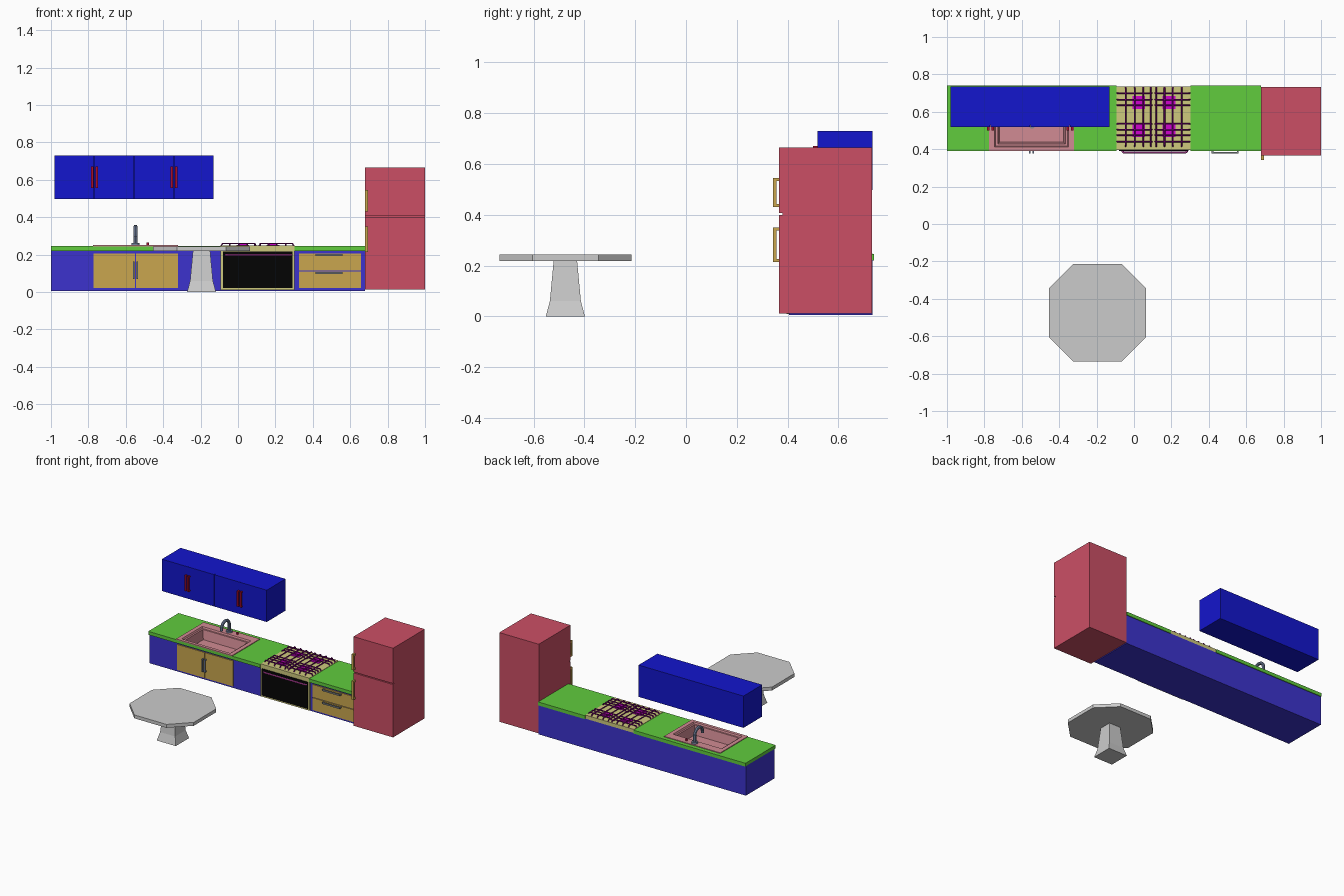
import bpy, bmesh, math

if "Cube" in bpy.data.objects:
    bpy.data.objects.remove(bpy.data.objects["Cube"])

mats = {}
def colour(ob, rgb):
    if rgb is None:
        return ob
    if rgb not in mats:
        m = bpy.data.materials.new("paint_%d" % len(mats))
        m.diffuse_color = [(c / 255) ** 2.2 for c in rgb] + [1]
        m.use_nodes = True
        m.node_tree.nodes["Principled BSDF"].inputs["Base Color"].default_value = m.diffuse_color
        mats[rgb] = m
    ob.data.materials.append(mats[rgb])
    return ob

def finish(name, bm, rgb):
    bmesh.ops.recalc_face_normals(bm, faces=bm.faces[:])
    me = bpy.data.meshes.new(name)
    bm.to_mesh(me)
    bm.free()
    ob = bpy.data.objects.new(name, me)
    bpy.context.collection.objects.link(ob)
    return colour(ob, rgb)

def boxes(name, rgb, *spans):
    """One object made of boxes, each (x0, x1, y0, y1, z0, z1)."""
    bm = bmesh.new()
    for x0, x1, y0, y1, z0, z1 in spans:
        vs = bmesh.ops.create_cube(bm, size=1)["verts"]
        for v in vs:
            v.co = (x1 if v.co.x > 0 else x0, y1 if v.co.y > 0 else y0, z1 if v.co.z > 0 else z0)
    return finish(name, bm, rgb)

def loft(name, rgb, rings, cap_start=True):
    """Skin a row of equal-sized point rings, capping the ends."""
    bm = bmesh.new()
    rows = [[bm.verts.new(p) for p in r] for r in rings]
    n = len(rows[0])
    for a, b in zip(rows, rows[1:]):
        for i in range(n):
            j = (i + 1) % n
            bm.faces.new((a[i], a[j], b[j], b[i]))
    if cap_start:
        bm.faces.new(rows[0])
    bm.faces.new(rows[-1])
    return finish(name, bm, rgb)

def rect(x0, x1, y0, y1, z):
    return [(x0, y0, z), (x1, y0, z), (x1, y1, z), (x0, y1, z)]

def tubes(name, rgb, radius, paths, res=1):
    cu = bpy.data.curves.new(name, "CURVE")
    cu.dimensions = "3D"
    cu.bevel_depth = radius
    cu.bevel_resolution = res
    cu.use_fill_caps = True
    for path in paths:
        s = cu.splines.new("POLY")
        s.points.add(len(path) - 1)
        for p, co in zip(s.points, path):
            p.co = (*co, 1)
    ob = bpy.data.objects.new(name, cu)
    bpy.context.collection.objects.link(ob)
    bpy.ops.object.select_all(action="DESELECT")
    ob.select_set(True)
    bpy.context.view_layer.objects.active = ob
    bpy.ops.object.convert(target="MESH")
    ob = bpy.context.object
    ob.data.materials.clear()
    colour(ob, rgb)
    bpy.ops.object.shade_smooth_by_angle()
    return ob

def disc(name, rgb, x, y, z0, z1, r, n=12):
    ring = [(x + r * math.cos(2 * math.pi * i / n), y + r * math.sin(2 * math.pi * i / n)) for i in range(n)]
    return loft(name, rgb, [[(*p, z) for p in ring] for z in (z0, z1)])

BLUE, DEEP_BLUE, GREEN = (62, 54, 204), (26, 28, 204), (97, 203, 64)
PINK, RED, WOOD, KHAKI = (208, 138, 146), (202, 80, 101), (200, 165, 80), (205, 200, 125)
MAGENTA, PURPLE, ROSE = (208, 0, 208), (125, 0, 125), (205, 75, 175)
CRIMSON, STEEL, METAL, BLACK = (170, 20, 50), (120, 135, 165), (130, 135, 140), (12, 12, 12)

# Pedestal table: clipped-corner top on a flared square leg
cx, cy, a, b = -0.195, -0.475, 0.26, 0.13
oct_pts = [(a, -b), (a, b), (b, a), (-b, a), (-a, b), (-a, -b), (-b, -a), (b, -a)]
loft("table_top", None, [[(cx + x, cy + y, z) for x, y in oct_pts] for z in (0.218, 0.243)])
loft("table_leg", None, [rect(cx - h, cx + h, cy - h, cy + h, z)
                         for h, z in ((0.077, 0), (0.061, 0.06), (0.046, 0.22))])

# Base cabinet: open-topped so that the basin can hang inside
base = boxes("base_cabinet", BLUE, (-1, 0.68, 0.405, 0.735, 0.006, 0.222))
bm = bmesh.new()
bm.from_mesh(base.data)
bmesh.ops.delete(bm, geom=[f for f in bm.faces if f.normal.z > 0.9], context="FACES_ONLY")
bm.to_mesh(base.data)
bm.free()

# Worktop pieces around sink and stove
zc = (0.22, 0.245)
boxes("worktop", GREEN, (-1, -0.76, 0.39, 0.74, *zc), (-0.335, -0.093, 0.39, 0.74, *zc),
      (-0.76, -0.335, 0.39, 0.405, *zc), (-0.76, -0.335, 0.69, 0.74, *zc),
      (0.302, 0.68, 0.39, 0.74, *zc))

# Sink with stepped basin, drain, tap and knob
loft("sink", PINK, [rect(-0.775, -0.32, 0.389, 0.71, 0.243), rect(-0.775, -0.32, 0.389, 0.71, 0.25),
                    rect(-0.745, -0.35, 0.412, 0.65, 0.25), rect(-0.74, -0.355, 0.416, 0.646, 0.238),
                    rect(-0.728, -0.367, 0.428, 0.634, 0.238), rect(-0.718, -0.377, 0.438, 0.624, 0.17)],
     cap_start=False)
disc("sink_drain", METAL, -0.545, 0.525, 0.168, 0.173, 0.015)
disc("tap_base", STEEL, -0.548, 0.682, 0.248, 0.262, 0.021)
arc = [(-0.548, 0.637 + 0.045 * math.cos(t * math.pi / 8), 0.304 + 0.045 * math.sin(t * math.pi / 8))
       for t in range(9)]
tubes("tap_spout", STEEL, 0.011, [[(-0.548, 0.682, 0.25)] + arc + [(-0.548, 0.592, 0.293)]], 2)
disc("sink_knob", CRIMSON, -0.482, 0.682, 0.249, 0.264, 0.007)

# Sink doors with twin upright handles
boxes("sink_doors", WOOD, (-0.772, -0.551, 0.398, 0.407, 0.02, 0.207),
      (-0.545, -0.32, 0.398, 0.407, 0.02, 0.207))

def pull(x0, x1, yf, yw, z0, z1, t=0.009, upright=True):
    """Bracket handle: a bar at yf with two stubs back to yw."""
    if upright:
        ends = [(x0, x1, yf + t, yw, z0, z0 + t), (x0, x1, yf + t, yw, z1 - t, z1)]
    else:
        ends = [(x0, x0 + t, yf + t, yw, z0, z1), (x1 - t, x1, yf + t, yw, z0, z1)]
    return [(x0, x1, yf, yf + t, z0, z1)] + ends

boxes("sink_door_handles", STEEL, *[s for x in (-0.562, -0.543)
                                    for s in pull(x, x + 0.009, 0.378, 0.4, 0.07, 0.163)])

# Drawers
boxes("drawers", WOOD, (0.325, 0.657, 0.398, 0.407, 0.02, 0.11), (0.325, 0.657, 0.398, 0.407, 0.115, 0.207))
boxes("drawer_handles", METAL, *[s for z in (0.097, 0.192)
                                 for s in pull(0.415, 0.56, 0.377, 0.4, z, z + 0.011, upright=False)])

# Stove body, oven door and handle
boxes("stove", KHAKI, (-0.093, 0.302, 0.395, 0.734, 0.01, 0.248))
boxes("oven_door", BLACK, (-0.08, 0.292, 0.389, 0.397, 0.022, 0.217))
tubes("oven_handle", ROSE, 0.006, [[(-0.065, 0.392, 0.198), (-0.055, 0.382, 0.198),
                                   (0.275, 0.382, 0.198), (0.285, 0.392, 0.198)]])

# Burners and two arched pan grates
for x in (0.025, 0.187):
    for y in (0.5, 0.65):
        boxes("burner", MAGENTA, (x - 0.034, x + 0.034, y - 0.034, y + 0.034, 0.246, 0.252),
              (x - 0.022, x + 0.022, y - 0.022, y + 0.022, 0.252, 0.257))
for x0, x1, bars in ((-0.09, 0.096, (-0.045, 0.003, 0.05, 0.09)), (0.113, 0.298, (0.119, 0.163, 0.208, 0.255))):
    lo, hi, c = 0.248, 0.26, 0.008
    paths = [[(x, 0.415, lo), (x, 0.415 + c, hi), (x, 0.73 - c, hi), (x, 0.73, lo)] for x in bars]
    paths += [[(x0, y, lo), (x0 + c, y, hi), (x1 - c, y, hi), (x1, y, lo)]
              for y in (0.44, 0.475, 0.505, 0.535, 0.635, 0.665, 0.7)]
    tubes("pan_grate", PURPLE, 0.0042, paths)

# Wall cabinet with four doors and paired handles
boxes("wall_cabinet", DEEP_BLUE, (-0.98, -0.13, 0.528, 0.735, 0.497, 0.73))
w = 0.85 / 4
boxes("wall_cabinet_doors", DEEP_BLUE, *[(-0.98 + i * w + 0.0015 * (i > 0), -0.98 + (i + 1) * w - 0.0015 * (i < 3),
                                          0.518, 0.53, 0.497, 0.73) for i in range(4)])
boxes("wall_cabinet_handles", CRIMSON, *[s for x in (-0.7675, -0.3425) for d in (-0.018, 0.006)
                                         for s in pull(x + d, x + d + 0.012, 0.5, 0.52, 0.557, 0.67)])

# Fridge with two doors and bracket handles
boxes("fridge_body", RED, (0.68, 1, 0.38, 0.733, 0.012, 0.665))
boxes("fridge_doors", RED, (0.68, 1, 0.366, 0.381, 0.012, 0.399), (0.68, 1, 0.366, 0.381, 0.406, 0.665))
boxes("fridge_handles", WOOD, *[s for z0, z1 in ((0.213, 0.35), (0.43, 0.545))
                                for s in pull(0.68, 0.696, 0.343, 0.367, z0, z1, 0.013)])
